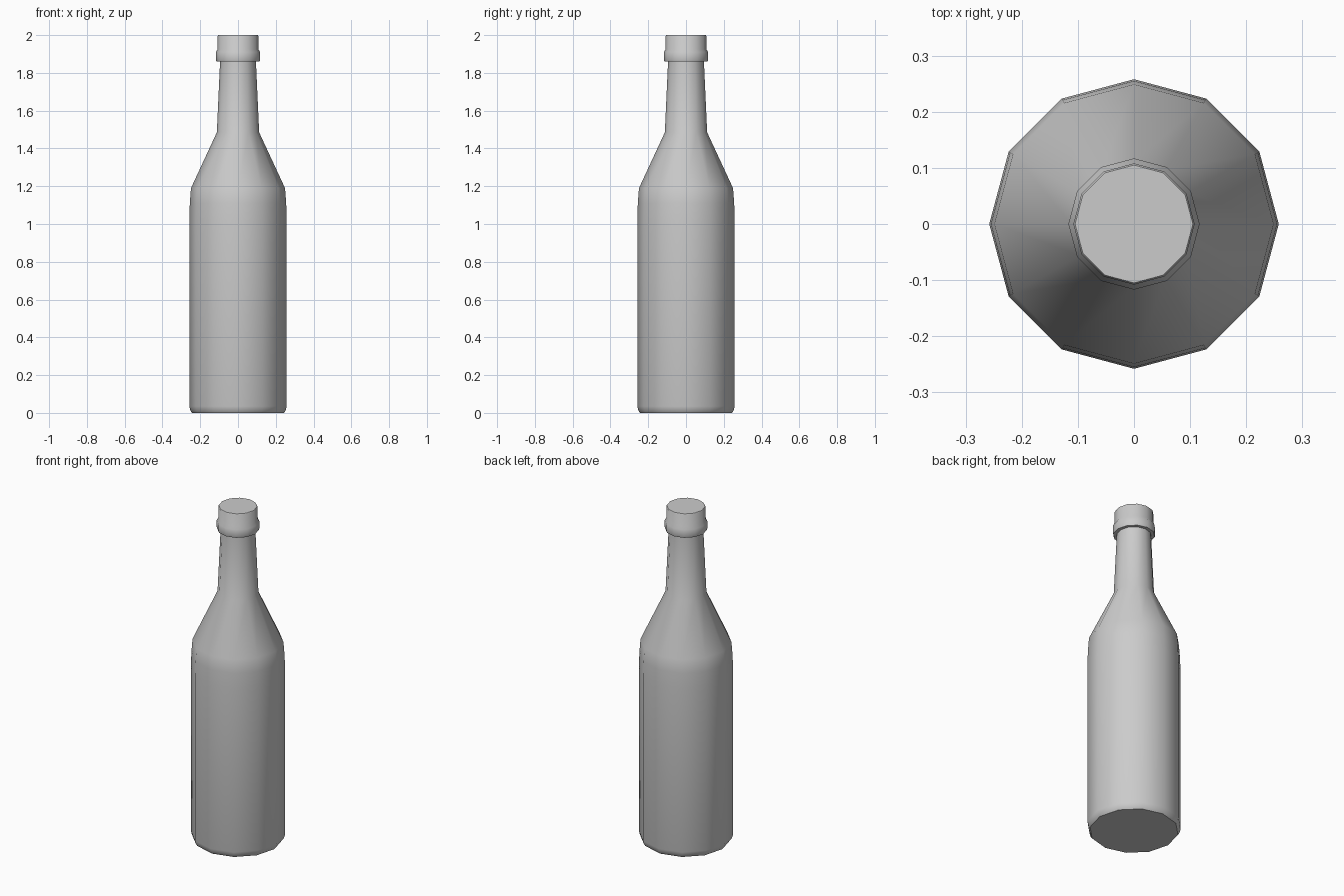
import bpy
import bmesh
import math

SIDES = 12

default = bpy.data.objects.get("Cube")
if default:
    bpy.data.objects.remove(default)


def flat_material(name, colour):
    mat = bpy.data.materials.new(name)
    mat.use_nodes = True
    mat.diffuse_color = colour
    mat.node_tree.nodes["Principled BSDF"].inputs["Base Color"].default_value = colour
    return mat


def lathe(name, profile, mat, sharp_angle):
    """Spin a (radius, height) profile around z, closing both ends."""
    bm = bmesh.new()
    rings = []
    for radius, z in profile:
        angles = [math.tau * i / SIDES for i in range(SIDES)]
        rings.append([bm.verts.new((radius * math.cos(a), radius * math.sin(a), z)) for a in angles])
    for low, high in zip(rings, rings[1:]):
        for i in range(SIDES):
            j = (i + 1) % SIDES
            bm.faces.new((low[i], low[j], high[j], high[i]))
    bm.faces.new(rings[0][::-1])
    bm.faces.new(rings[-1])
    mesh = bpy.data.meshes.new(name)
    bm.to_mesh(mesh)
    bm.free()
    mesh.materials.append(mat)
    obj = bpy.data.objects.new(name, mesh)
    bpy.context.collection.objects.link(obj)
    bpy.ops.object.select_all(action="DESELECT")
    obj.select_set(True)
    bpy.context.view_layer.objects.active = obj
    bpy.ops.object.shade_smooth_by_angle(angle=math.radians(sharp_angle))
    return obj


grey = flat_material("light_grey", (0.6, 0.6, 0.6, 1))

# Bottle: base bevel, body, shoulder, tapering neck, lip ring and mouth
lathe("bottle", [
    (0.243, 0), (0.252, 0.012), (0.258, 0.035),
    (0.258, 1.02), (0.255, 1.11), (0.249, 1.19),
    (0.112, 1.485), (0.095, 1.86),
    (0.114, 1.86), (0.117, 1.87), (0.117, 1.91), (0.108, 1.925),
    (0.108, 1.995), (0.105, 2.0),
], grey, 40)
